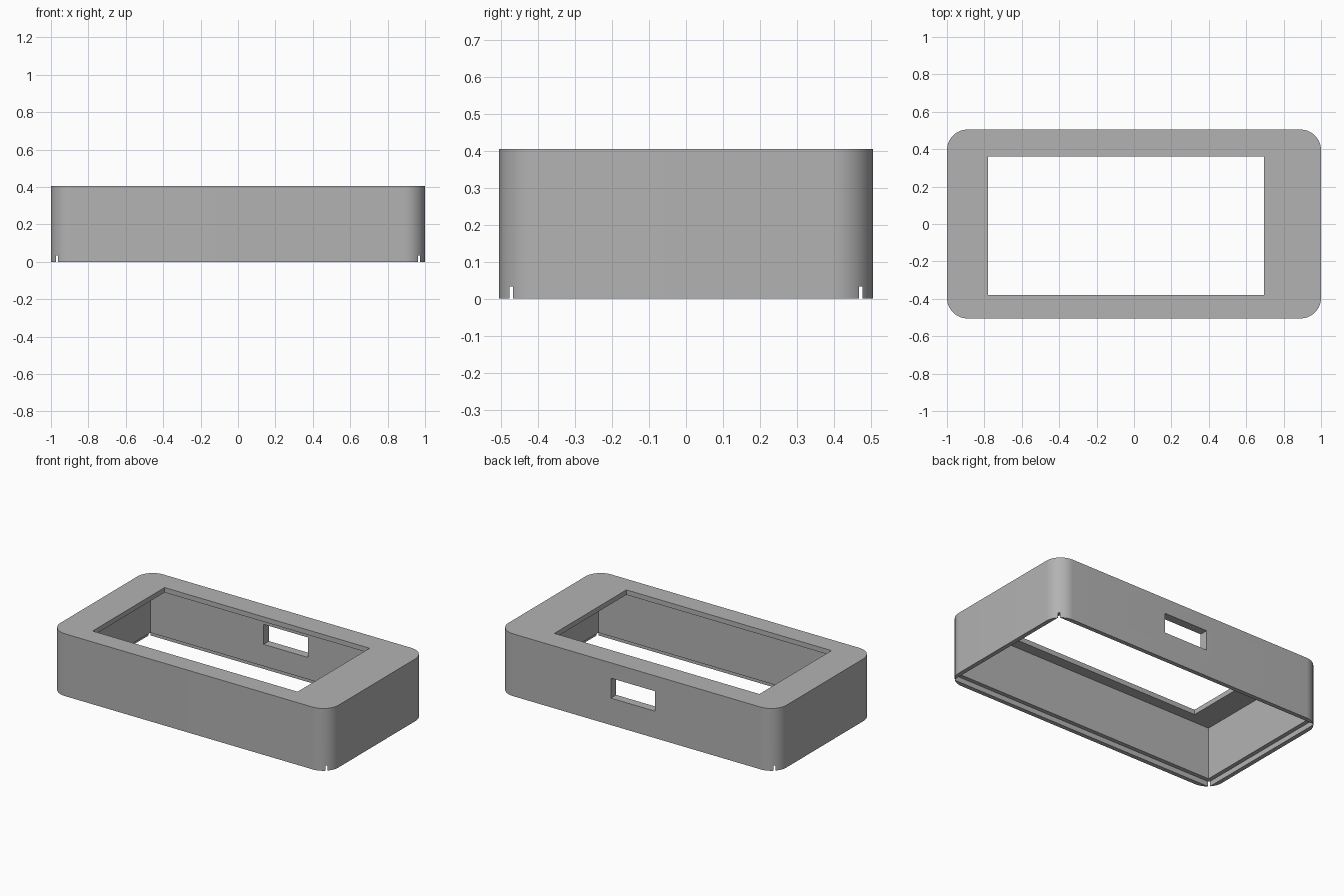
import bpy
import bmesh
from math import cos, sin, pi, radians

cube = bpy.data.objects.get("Cube")
if cube:
    bpy.data.objects.remove(cube, do_unlink=True)

HALF_X, HALF_Y, HEIGHT = 1.0, 0.505, 0.405
RADIUS, ARC_STEPS = 0.11, 16
WALL, LIP, LIP_HEIGHT, ROOF = 0.055, 0.028, 0.033, 0.032

grey = bpy.data.materials.new("grey plastic")
grey.use_nodes = True
color = (0.45, 0.45, 0.45, 1)
grey.diffuse_color = color
grey.node_tree.nodes["Principled BSDF"].inputs["Base Color"].default_value = color


def add_object(name, bm):
    mesh = bpy.data.meshes.new(name)
    bmesh.ops.recalc_face_normals(bm, faces=bm.faces)
    bm.to_mesh(mesh)
    bm.free()
    mesh.materials.append(grey)
    obj = bpy.data.objects.new(name, mesh)
    bpy.context.collection.objects.link(obj)
    return obj


def cut_box(target, name, low, high):
    """Subtract the box between two corners from the target."""
    bm = bmesh.new()
    bmesh.ops.create_cube(bm, size=1)
    for v in bm.verts:
        v.co = [(a + b) / 2 + c * (b - a) for a, b, c in zip(low, high, v.co)]
    cutter = add_object(name, bm)
    cutter.hide_render = True
    mod = target.modifiers.new(name, 'BOOLEAN')
    mod.operation = 'DIFFERENCE'
    mod.solver = 'EXACT'
    mod.object = cutter
    bpy.ops.object.modifier_apply(modifier=mod.name)
    bpy.data.objects.remove(cutter, do_unlink=True)


# Outer body with rounded vertical corners
bm = bmesh.new()
outline = []
for i, (sx, sy) in enumerate([(1, 1), (-1, 1), (-1, -1), (1, -1)]):
    for k in range(ARC_STEPS + 1):
        a = (i + k / ARC_STEPS) * pi / 2
        outline.append(bm.verts.new((sx * (HALF_X - RADIUS) + RADIUS * cos(a),
                                     sy * (HALF_Y - RADIUS) + RADIUS * sin(a), 0)))
base = bm.faces.new(outline)
top = bmesh.ops.extrude_face_region(bm, geom=[base])["geom"]
bmesh.ops.translate(bm, vec=(0, 0, HEIGHT),
                    verts=[g for g in top if isinstance(g, bmesh.types.BMVert)])
shell = add_object("case_shell", bm)
bpy.context.view_layer.objects.active = shell
shell.select_set(True)

# Hollow inside, open at the bottom
x, y = HALF_X - WALL, HALF_Y - WALL
cut_box(shell, "cavity", (-x, -y, -0.1), (x, y, HEIGHT - ROOF))

# Square step around the rim, which breaks through the rounded corners
x, y = HALF_X - LIP, HALF_Y - LIP
cut_box(shell, "rim_step", (-x, -y, -0.1), (x, y, LIP_HEIGHT))

# Screen opening in the top and port opening in the back wall
cut_box(shell, "screen_opening", (-0.78, -0.38, 0.3), (0.695, 0.36, 0.5))
cut_box(shell, "port_opening", (-0.13, 0.4, 0.175), (0.187, 0.6, 0.305))

bpy.ops.object.shade_smooth_by_angle(angle=radians(30))
